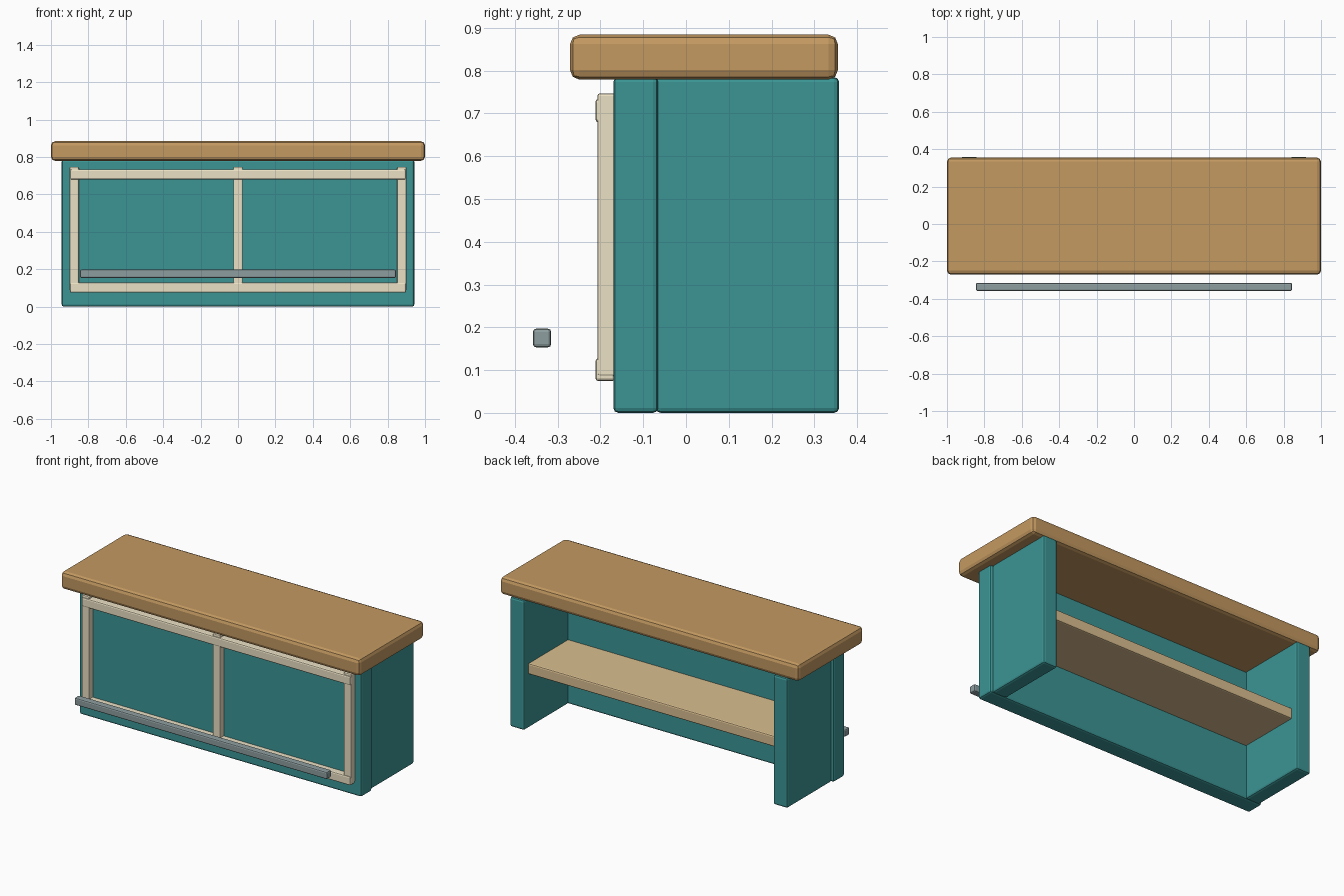
import bpy

if "Cube" in bpy.data.objects:
    bpy.data.objects.remove(bpy.data.objects["Cube"])


def material(name, rgb):
    m = bpy.data.materials.new(name)
    m.diffuse_color = (*rgb, 1)
    m.use_nodes = True
    m.node_tree.nodes["Principled BSDF"].inputs["Base Color"].default_value = m.diffuse_color
    return m


TEAL = material("teal_paint", (0.045, 0.30, 0.30))
WOOD = material("counter_wood", (0.55, 0.32, 0.12))
CREAM = material("cream_trim", (0.83, 0.75, 0.55))
SHELF = material("shelf_wood", (0.70, 0.52, 0.28))
STEEL = material("rail_metal", (0.27, 0.34, 0.35))


def box(name, x, y, z, mat, bevel):
    """Bevelled box from (min, max) ranges."""
    bpy.ops.mesh.primitive_cube_add(
        size=1, location=[(a + b) / 2 for a, b in (x, y, z)])
    ob = bpy.context.object
    ob.name = name
    ob.scale = [b - a for a, b in (x, y, z)]
    bpy.ops.object.transform_apply(location=False, rotation=False, scale=True)
    ob.data.materials.append(mat)
    mod = ob.modifiers.new("edge_bevel", 'BEVEL')
    mod.width = bevel
    mod.segments = 2
    return ob


# Counter top
box("counter_top", (-1, 1), (-0.271, 0.355), (0.779, 0.884), WOOD, 0.022)

# Front panel and the two side panels; the back stays open
box("front_panel", (-0.943, 0.943), (-0.17, -0.065), (0, 0.785), TEAL, 0.012)
for side, s in (("left", -1), ("right", 1)):
    box(side + "_side_panel", sorted((s * 0.833, s * 0.928)),
        (-0.071, 0.358), (0, 0.785), TEAL, 0.012)

# Inner shelf
box("inner_shelf", (-0.84, 0.84), (-0.07, 0.315), (0.325, 0.39), SHELF, 0.008)

# Trim frame on the front
for name, cx in (("left", -0.876), ("middle", 0), ("right", 0.876)):
    box(name + "_trim_post", (cx - 0.025, cx + 0.025), (-0.207, -0.165),
        (0.085, 0.747), CREAM, 0.006)
for name, z in (("top", (0.679, 0.734)), ("bottom", (0.074, 0.128))):
    box(name + "_trim_rail", (-0.899, 0.899), (-0.212, -0.165), z, CREAM, 0.008)

# Foot rail standing clear of the front
box("foot_rail", (-0.845, 0.845), (-0.358, -0.315), (0.153, 0.197), STEEL, 0.008)
